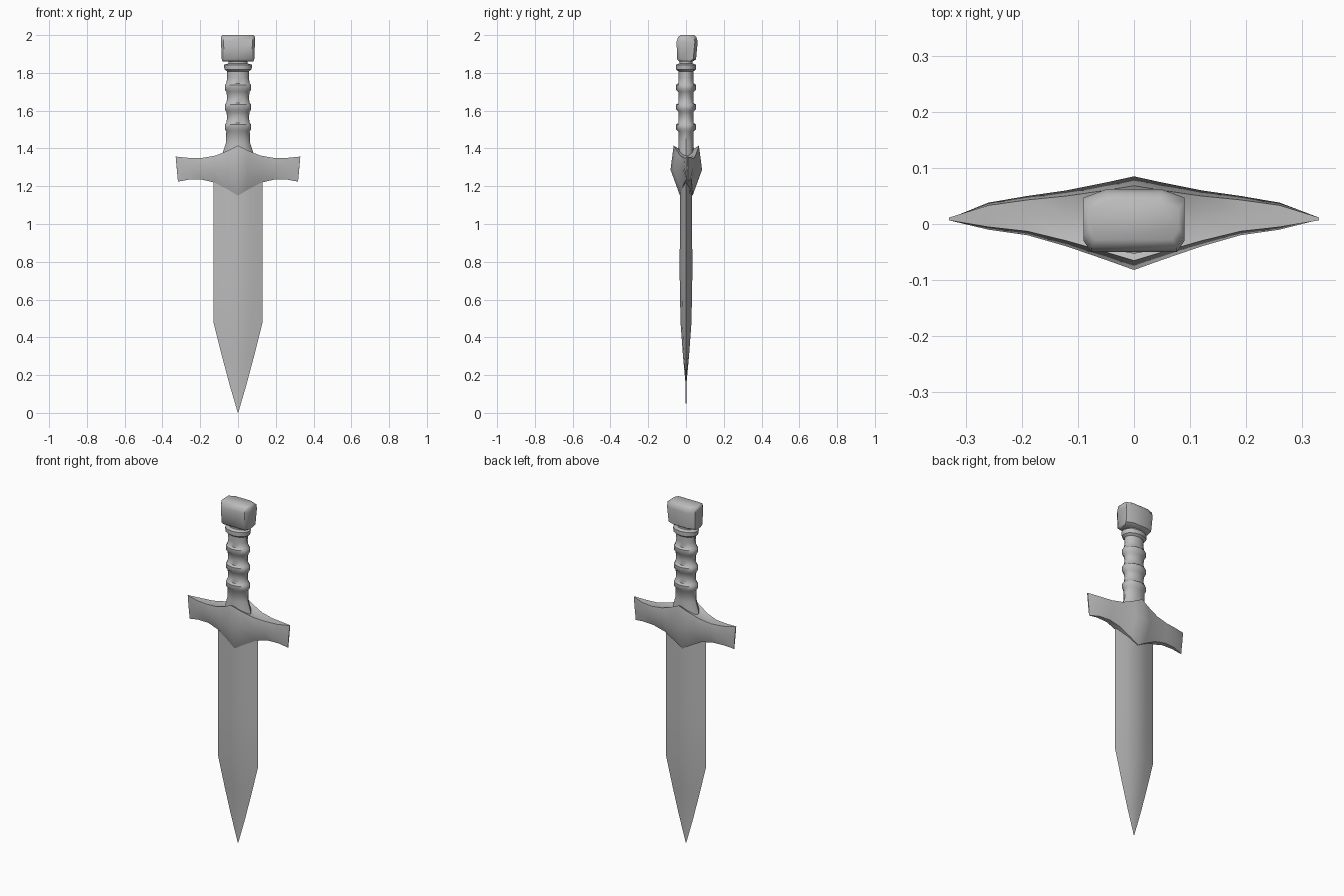
import bpy, bmesh, math

cube = bpy.data.objects.get("Cube")
if cube:
    bpy.data.objects.remove(cube, do_unlink=True)

steel = bpy.data.materials.new("grey_steel")
steel.use_nodes = True
GREY = (0.5, 0.5, 0.5, 1)
steel.diffuse_color = GREY
steel.node_tree.nodes["Principled BSDF"].inputs["Base Color"].default_value = GREY


def loft(name, rings, angle):
    """Skin a list of equal-length rings, cap both ends and smooth."""
    bm = bmesh.new()
    rows = [[bm.verts.new(p) for p in ring] for ring in rings]
    for a, b in zip(rows, rows[1:]):
        for i in range(len(a)):
            j = (i + 1) % len(a)
            bm.faces.new((a[i], a[j], b[j], b[i]))
    bm.faces.new(rows[0][::-1])
    bm.faces.new(rows[-1])
    bmesh.ops.remove_doubles(bm, verts=bm.verts, dist=0.0005)
    bmesh.ops.recalc_face_normals(bm, faces=bm.faces)
    mesh = bpy.data.meshes.new(name)
    bm.to_mesh(mesh)
    bm.free()
    mesh.materials.append(steel)
    obj = bpy.data.objects.new(name, mesh)
    bpy.context.collection.objects.link(obj)
    bpy.ops.object.select_all(action="DESELECT")
    obj.select_set(True)
    bpy.context.view_layer.objects.active = obj
    bpy.ops.object.shade_smooth_by_angle(angle=math.radians(angle))
    return obj


# Blade: lens section with a centre ridge, tapering to a flat point
def blade_ring(z, w, t):
    section = [(1, 0), (0.5, 0.65), (0, 1), (-0.5, 0.65),
               (-1, 0), (-0.5, -0.65), (0, -1), (0.5, -0.65)]
    return [(w * x, t * y, z) for x, y in section]


blade_steps = [(0, 0.001, 0.001), (0.15, 0.045, 0.002), (0.3, 0.085, 0.016),
               (0.48, 0.13, 0.029), (0.75, 0.13, 0.034), (1.27, 0.13, 0.03)]
loft("blade", [blade_ring(*s) for s in blade_steps], 40)


# Guard: swept wings around a pointed, notched centre
def guard_ring(x, front, back, top, bottom, notch, lean=0):
    mid = (front + back) / 2
    middle = (top + bottom) / 2 + 0.005
    def toward(y, k):
        return mid + (y - mid) * k
    return [(x, toward(front, 0.8), top), (x - lean / 2, front, middle),
            (x - lean, toward(front, 0.4), bottom),
            (x - lean, toward(back, 0.4), bottom),
            (x - lean / 2, back, middle), (x, toward(back, 0.8), top),
            (x, mid, top - notch)]


wing = [(0, -0.082, 0.085, 1.415, 1.15, 0.04),
        (0.05, -0.064, 0.074, 1.39, 1.18, 0.025),
        (0.12, -0.04, 0.06, 1.362, 1.218, 0.008),
        (0.19, -0.02, 0.05, 1.35, 1.235, 0),
        (0.26, -0.01, 0.038, 1.35, 1.235, 0),
        (0.33, 0.006, 0.012, 1.357, 1.224, 0, 0.012)]
right_wing = [[(-x, y, z) for x, y, z in guard_ring(*s)] for s in wing[:0:-1]]
loft("guard", right_wing + [guard_ring(*s) for s in wing], 50)


# Grip: oval handle with a flared foot and four raised bands
def oval(z, rx, ry, sides=12):
    return [(rx * math.cos(a), ry * math.sin(a), z)
            for a in (2 * math.pi * i / sides for i in range(sides))]


grip = [oval(1.32, 0.09, 0.045), oval(1.38, 0.08, 0.042), oval(1.43, 0.064, 0.04)]
for z in (1.515, 1.62, 1.725):
    grip += [oval(z - 0.025, 0.062, 0.041), oval(z - 0.014, 0.07, 0.052),
             oval(z + 0.012, 0.07, 0.052), oval(z + 0.02, 0.062, 0.041),
             oval(z + 0.05, 0.057, 0.039)]
grip += [oval(1.808, 0.057, 0.04), oval(1.818, 0.072, 0.053),
         oval(1.843, 0.075, 0.053), oval(1.85, 0.05, 0.035), oval(1.88, 0.048, 0.034)]
loft("grip", grip, 45)


# Pommel: chamfered block with a rounded back
def pommel_ring(z, w, front, back):
    return [(w * 0.85, front, z), (w, front + 0.02, z), (w, back - 0.015, z),
            (w * 0.55, back, z), (-w * 0.55, back, z), (-w, back - 0.015, z),
            (-w, front + 0.02, z), (-w * 0.85, front, z)]


pommel_steps = [(1.86, 0.08, -0.036, 0.035), (1.872, 0.086, -0.047, 0.053),
                (1.965, 0.09, -0.05, 0.062), (1.99, 0.09, -0.042, 0.055),
                (2.0, 0.08, -0.028, 0.042)]
loft("pommel", [pommel_ring(*s) for s in pommel_steps], 50)
